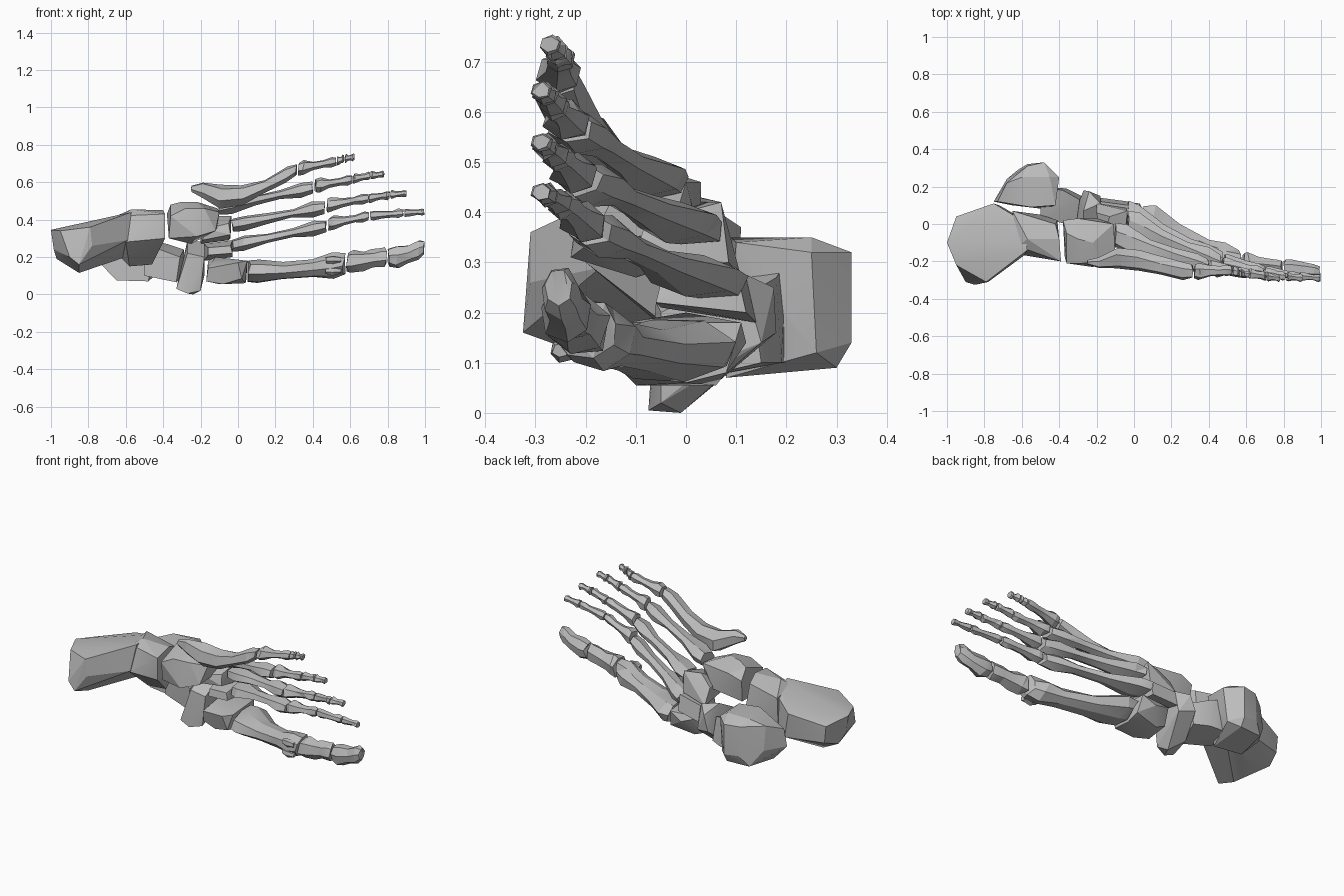
import bpy, bmesh, math, random
from mathutils import Vector

random.seed(4)
bone_mat = bpy.data.materials.new("bone_grey")
bone_mat.diffuse_color = (0.5, 0.5, 0.5, 1)


def shade(ob):
    bpy.ops.object.select_all(action='DESELECT')
    ob.select_set(True)
    bpy.context.view_layer.objects.active = ob
    bpy.ops.object.shade_smooth_by_angle(angle=math.radians(20))


def finish(bm, name):
    """Triangulate, store as an object and shade with sharp edges."""
    bmesh.ops.triangulate(bm, faces=bm.faces[:])
    bmesh.ops.recalc_face_normals(bm, faces=bm.faces[:])
    mesh = bpy.data.meshes.new(name)
    bm.to_mesh(mesh)
    bm.free()
    mesh.materials.append(bone_mat)
    ob = bpy.data.objects.new(name, mesh)
    bpy.context.collection.objects.link(ob)
    shade(ob)
    return ob


def chunk(name, points):
    """Faceted block of bone around a few corner points."""
    bm = bmesh.new()
    vs = [bm.verts.new(p) for p in points]
    res = bmesh.ops.convex_hull(bm, input=vs)
    junk = {g for g in res["geom_interior"] + res["geom_unused"]
            if isinstance(g, bmesh.types.BMVert)}
    bmesh.ops.delete(bm, geom=list(junk), context='VERTS')
    return finish(bm, name)


def fuse(a, b):
    """Union b into a, leaving one clean surface."""
    mod = a.modifiers.new("fuse", 'BOOLEAN')
    mod.operation = 'UNION'
    mod.solver = 'EXACT'
    mod.object = b
    bpy.context.view_layer.objects.active = a
    bpy.ops.object.modifier_apply(modifier=mod.name)
    bpy.data.objects.remove(b)
    shade(a)


def shaft(name, stations, sides=6, rough=0.16):
    """Loft along x; each station is (x, y, z, half height y, half width z)."""
    bm = bmesh.new()
    rings = []
    for x, y, z, ry, rz in stations:
        ring = []
        for i in range(sides):
            a = 2 * math.pi * (i + 0.3) / sides
            k = 1.09 + random.uniform(-rough, rough)
            dx = random.uniform(-0.2, 0.2) * min(ry, rz)
            ring.append(bm.verts.new((min(x + dx, 1), y + ry * k * math.cos(a),
                                      z + rz * k * math.sin(a))))
        rings.append(ring)
    for r0, r1 in zip(rings, rings[1:]):
        for i in range(sides):
            j = (i + 1) % sides
            bm.faces.new((r0[i], r0[j], r1[j], r1[i]))
    bm.faces.new(rings[0][::-1])
    bm.faces.new(rings[-1])
    return finish(bm, name)


def long_bone(name, start, end, base, mid, head):
    """Waisted bone between two points; base, mid, head are (ry, rz)."""
    a, b = Vector(start), Vector(end)
    profile = [(0, base, 0.9), (0.12, base, 1.0), (0.38, mid, 1.15),
               (0.66, mid, 1.0), (0.87, head, 1.0), (1, head, 0.8)]
    shaft(name, [(*a.lerp(b, t), r[0] * k, r[1] * k) for t, r, k in profile])


# Heel bone: rear tuber fused with front body
heel = chunk("heel_bone", [
    (-.95, .04, .32), (-1, -.1, .345), (-.985, -.1, .24), (-.97, -.05, .19),
    (-.94, .04, .22), (-.85, -.2, .115), (-.87, -.05, .14), (-.9, -.31, .2),
    (-.85, -.325, .16), (-.79, -.31, .36), (-.78, -.31, .26), (-.95, -.22, .34),
    (-.75, .11, .37), (-.72, .1, .22), (-.57, -.14, .44), (-.6, .02, .43),
    (-.59, -.17, .29), (-.6, .03, .2)])
fuse(heel, chunk("heel_body", [
    (-.65, .07, .42), (-.57, -.08, .455), (-.62, -.12, .42), (-.6, -.165, .28),
    (-.65, .06, .22), (-.42, 0, .42), (-.41, .02, .3), (-.39, -.2, .43),
    (-.39, -.2, .3), (-.4, -.08, .45), (-.5, .05, .25), (-.58, -.02, .15),
    (-.46, -.02, .16)]))

# Ankle bone: dome fused with head
ankle = chunk("ankle_bone", [
    (-.57, .32, .15), (-.48, .33, .14), (-.48, .33, .32), (-.57, .31, .32),
    (-.42, .26, .12), (-.4, .25, .32), (-.68, .24, .18), (-.68, .22, .32),
    (-.75, .12, .18), (-.73, .12, .28), (-.62, .29, .09), (-.48, .3, .09),
    (-.65, .1, .075), (-.48, .08, .07), (-.55, .09, .35), (-.42, .1, .34),
    (-.6, .25, .35), (-.45, .25, .35)])
fuse(ankle, chunk("ankle_head", [
    (-.5, .2, .1), (-.5, .2, .3), (-.5, .03, .1), (-.5, .03, .27),
    (-.36, .19, .1), (-.28, .15, .1), (-.29, .13, .24), (-.33, 0, .065),
    (-.31, -.01, .2), (-.38, .18, .27)]))

# Midfoot blocks
chunk("navicular", [
    (-.33, -.07, .03), (-.27, -.075, .005), (-.24, -.01, 0), (-.2, -.05, .02),
    (-.31, .05, .05), (-.18, .05, .1), (-.18, .15, .14), (-.27, .18, .16),
    (-.24, .175, .25), (-.18, .11, .28), (-.27, .07, .29), (-.18, -.05, .2),
    (-.27, -.06, .22), (-.3, .1, .1)])
chunk("cuboid", [
    (-.38, .02, .43), (-.37, 0, .3), (-.37, -.18, .3), (-.36, -.21, .42),
    (-.36, -.05, .48), (-.3, .03, .46), (-.3, -.08, .495), (-.22, -.1, .495),
    (-.28, -.21, .46), (-.11, 0, .46), (-.11, -.03, .36), (-.1, -.14, .44),
    (-.12, -.19, .34), (-.22, -.23, .31), (-.2, .03, .34), (-.18, -.2, .46),
    (-.25, -.1, .27)])
chunk("inner_cuneiform", [
    (-.16, .06, .08), (-.17, -.08, .07), (-.16, -.1, .14), (-.16, .09, .18),
    (-.05, .12, .14), (.03, .11, .18), (.045, .08, .08), (.02, -.13, .085),
    (.05, -.12, .18), (-.08, -.1, .055), (0, -.15, .17), (-.1, .06, .055),
    (-.12, 0, .2), (.04, 0, .06)])
chunk("middle_cuneiform", [
    (-.18, .14, .18), (-.18, .12, .27), (-.03, .12, .2), (-.03, .1, .29),
    (-.16, -.05, .21), (-.03, -.06, .22), (-.16, -.04, .25), (-.04, -.05, .26)])
chunk("outer_cuneiform", [
    (-.2, .11, .27), (-.2, .06, .36), (-.04, .085, .3), (-.035, .07, .42),
    (-.13, .04, .42), (-.19, -.08, .29), (-.04, -.1, .32), (-.17, -.09, .35),
    (-.05, -.08, .38), (-.05, .02, .29)])

# Metatarsals
shaft("metatarsal_1", [
    (.06, -.02, .125, .115, .058), (.11, -.035, .125, .12, .06),
    (.24, -.09, .125, .078, .043), (.4, -.145, .14, .062, .045),
    (.5, -.185, .155, .075, .063), (.565, -.2, .165, .062, .054)], 8, .1)
# Pair of small bones under the first metatarsal head
for side, z in (("inner", .125), ("outer", .185)):
    shaft("sesamoid_" + side, [(.47, -.24, z, .015, .015), (.505, -.247, z, .025, .022),
                               (.55, -.25, z, .015, .015)])
MID = (.036, .022)
long_bone("metatarsal_2", (-.03, .045, .26), (.47, -.19, .365), (.075, .036), MID, (.052, .036))
long_bone("metatarsal_3", (-.03, .005, .37), (.46, -.21, .465), (.075, .037), MID, (.052, .036))
long_bone("metatarsal_4", (-.1, -.055, .46), (.4, -.23, .57), (.068, .036), MID, (.05, .036))
shaft("metatarsal_5", [
    (-.25, -.205, .567, .012, .016), (-.19, -.205, .557, .026, .042),
    (-.09, -.178, .52, .055, .056), (.02, -.19, .53, .052, .048),
    (.14, -.222, .575, .044, .038), (.26, -.25, .638, .044, .038),
    (.31, -.252, .665, .036, .03)])

# Great toe
long_bone("great_toe_inner", (.585, -.215, .168), (.79, -.235, .2),
          (.06, .06), (.044, .044), (.045, .054))
shaft("great_toe_tip", [
    (.805, -.235, .2, .042, .045), (.85, -.238, .2, .048, .056),
    (.91, -.242, .215, .036, .045), (.965, -.25, .24, .036, .047),
    (.995, -.255, .25, .026, .034)], 7, .08)

# Small toes: joint positions (x, y, z) at the ends of the three bones
toes = {
    2: [(.48, -.2, .375), (.7, -.25, .42), (.885, -.28, .435), (.995, -.29, .44)],
    3: [(.47, -.22, .475), (.695, -.26, .515), (.81, -.28, .532), (.9, -.29, .54)],
    4: [(.41, -.235, .58), (.61, -.265, .615), (.705, -.28, .635), (.78, -.29, .643)],
    5: [(.32, -.25, .672), (.525, -.25, .712), (.565, -.26, .725), (.62, -.272, .735)],
}
sizes = [((.042, .036), (.025, .02), (.027, .025)),
         ((.026, .024), (.019, .016), (.023, .022)),
         ((.024, .021), (.014, .013), (.021, .018))]
for n, joints in toes.items():
    for part, a, b, s in zip(("inner", "middle", "tip"), joints, joints[1:], sizes):
        long_bone(f"toe_{n}_{part}", Vector(a) + Vector((.006, 0, 0)), b, *s)
